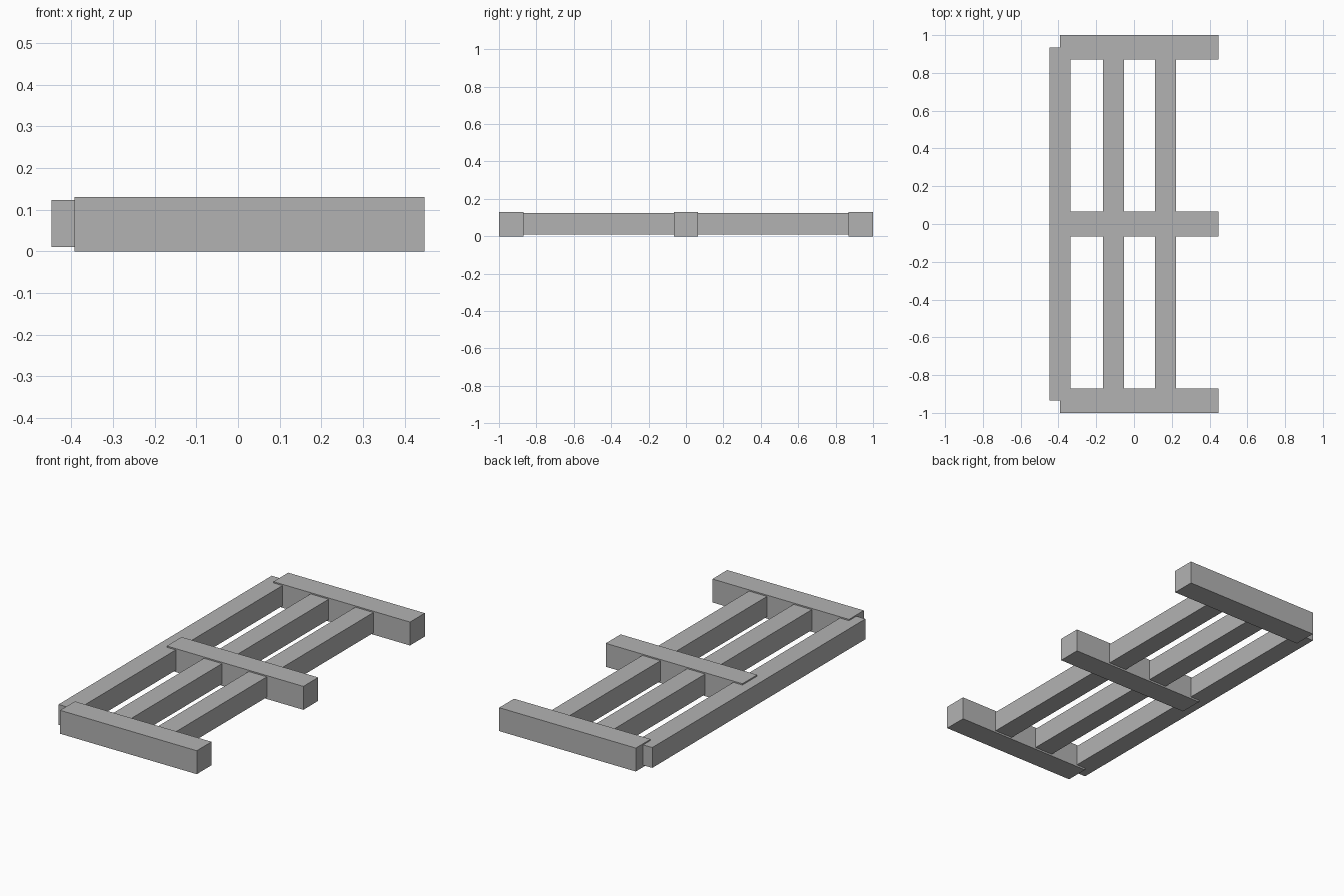
import bpy

if "Cube" in bpy.data.objects:
    bpy.data.objects.remove(bpy.data.objects["Cube"])

# Single flat grey
grey = bpy.data.materials.new("grey")
grey.diffuse_color = (0.45, 0.45, 0.45, 1.0)
grey.use_nodes = True
grey.node_tree.nodes["Principled BSDF"].inputs["Base Color"].default_value = grey.diffuse_color


def beam(name, x, y, z):
    """Box beam given by its (min, max) extent on each axis."""
    bpy.ops.mesh.primitive_cube_add(size=1)
    ob = bpy.context.object
    ob.name = name
    ob.location = [(a + b) / 2 for a, b in (x, y, z)]
    ob.scale = [b - a for a, b in (x, y, z)]
    bpy.ops.object.transform_apply(location=False, rotation=False, scale=True)
    ob.data.materials.append(grey)
    return ob


# Three long beams running front to back
for name, cx in (("left", -0.392), ("middle", -0.108), ("right", 0.167)):
    beam(name + "_long_beam", (cx - 0.0555, cx + 0.0555),
         (-0.935, 0.935), (0.01, 0.123))

# Three slightly thicker cross beams enclosing them
for name, cy in (("front", -0.935), ("centre", 0.0), ("back", 0.935)):
    beam(name + "_cross_beam", (-0.392, 0.447),
         (cy - 0.065, cy + 0.065), (0.0, 0.13))
